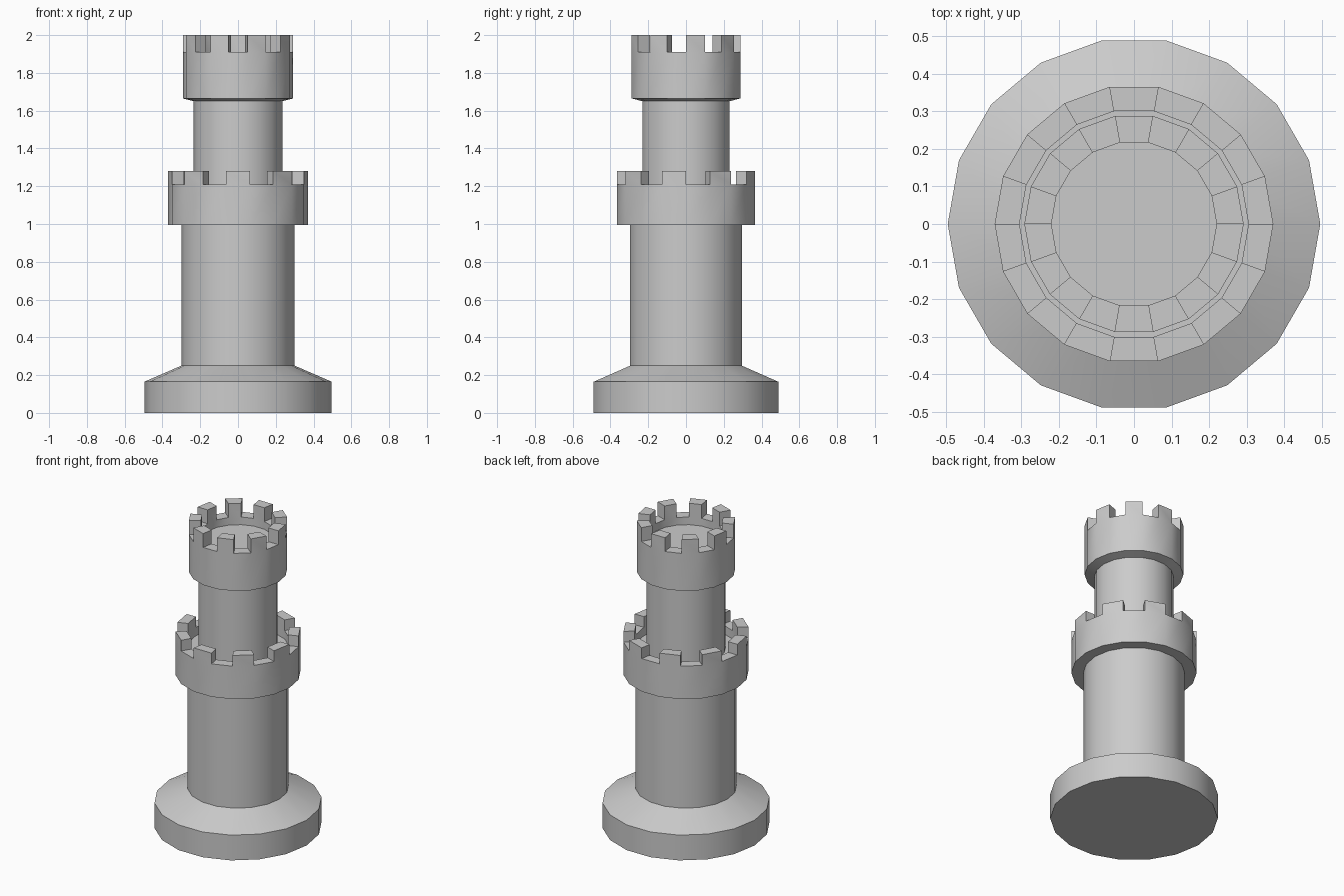
import bpy, bmesh, math

if "Cube" in bpy.data.objects:
    bpy.data.objects.remove(bpy.data.objects["Cube"])

SIDES = 18

# Tower outline as (radius, height), from foot to roof floor
profile = [
    (0.496, 0.0), (0.496, 0.165), (0.30, 0.25),                  # base
    (0.30, 0.995), (0.371, 0.995),                               # main shaft
    (0.371, 1.21), (0.305, 1.21), (0.305, 1.155), (0.235, 1.155),  # lower gallery
    (0.235, 1.65), (0.292, 1.665),                               # upper shaft
    (0.292, 1.91), (0.22, 1.91), (0.22, 1.86),                   # upper gallery
]
# Rim band index -> (first merlon segment, merlon height)
rims = {5: (1, 0.07), 11: (0, 0.09)}

bm = bmesh.new()
rings = []
for r, z in profile:
    rings.append([bm.verts.new((r * math.cos(2 * math.pi * i / SIDES),
                                r * math.sin(2 * math.pi * i / SIDES), z))
                  for i in range(SIDES)])

# Lathed walls
bands = []
for a, b in zip(rings, rings[1:]):
    bands.append([bm.faces.new((a[i], a[(i + 1) % SIDES], b[(i + 1) % SIDES], b[i]))
                  for i in range(SIDES)])

# Underside and roof floor
bm.faces.new(rings[0][::-1])
bm.faces.new(rings[-1])

# Merlons: raise every second rim face
for band, (start, height) in rims.items():
    res = bmesh.ops.extrude_discrete_faces(bm, faces=bands[band][start::2])
    verts = list({v for f in res["faces"] for v in f.verts})
    bmesh.ops.translate(bm, verts=verts, vec=(0, 0, height))

bmesh.ops.recalc_face_normals(bm, faces=bm.faces)
mesh = bpy.data.meshes.new("tower")
bm.to_mesh(mesh)
bm.free()
tower = bpy.data.objects.new("tower", mesh)
bpy.context.collection.objects.link(tower)

# Smooth round walls, crisp edges
bpy.context.view_layer.objects.active = tower
tower.select_set(True)
bpy.ops.object.shade_smooth_by_angle(angle=math.radians(30))
